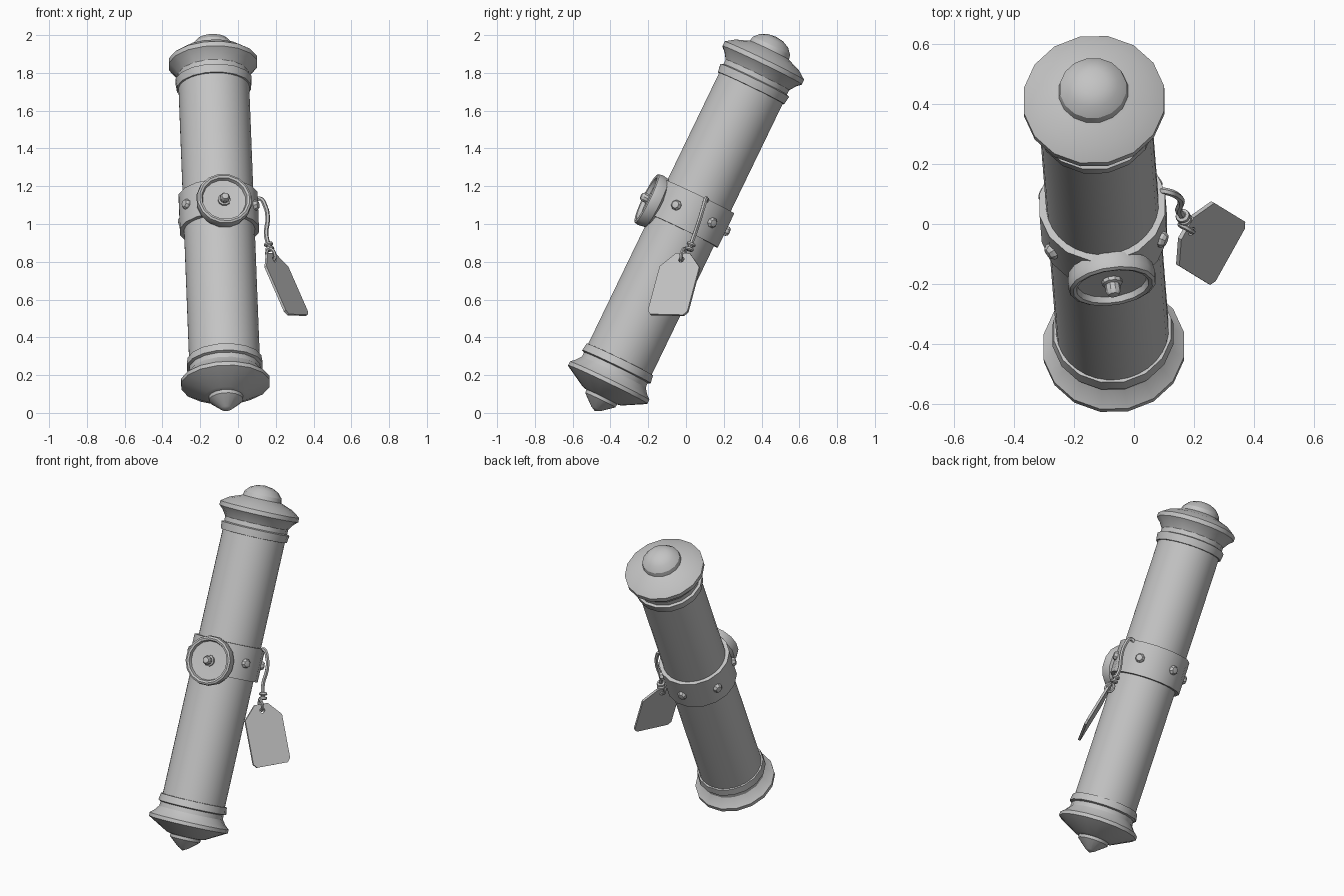
import bpy, bmesh, math
from mathutils import Matrix, Vector

cube = bpy.data.objects.get("Cube")
if cube:
    bpy.data.objects.remove(cube, do_unlink=True)

GREY = (0.55, 0.55, 0.55, 1)
mat = bpy.data.materials.new("plain grey")
mat.use_nodes = True
mat.diffuse_color = GREY
mat.node_tree.nodes["Principled BSDF"].inputs["Base Color"].default_value = GREY


def frame(origin, x, z):
    """Matrix with local Z along z and local X as close to x as possible."""
    z = Vector(z).normalized()
    x = Vector(x)
    x = (x - z * x.dot(z)).normalized()
    m = Matrix((x, z.cross(x), z)).transposed().to_4x4()
    m.translation = origin
    return m


def finish(obj, angle=30):
    if not obj.data.materials:
        obj.data.materials.append(mat)
    bpy.ops.object.select_all(action='DESELECT')
    obj.select_set(True)
    bpy.context.view_layer.objects.active = obj
    if obj.type == 'CURVE':
        bpy.ops.object.convert(target='MESH')
        obj = bpy.context.object
    bpy.ops.object.shade_smooth_by_angle(angle=math.radians(angle))
    return obj


def lathe(name, profile, m, sides=16, closed=False):
    """Spin (height, radius) points around the local Z of m."""
    bm = bmesh.new()
    rings = []
    for h, r in profile:
        if r == 0:
            rings.append([bm.verts.new((0, 0, h))])
        else:
            rings.append([bm.verts.new((r * math.cos(2 * math.pi * (i + .5) / sides),
                                        r * math.sin(2 * math.pi * (i + .5) / sides), h))
                          for i in range(sides)])
    pairs = list(zip(rings, rings[1:]))
    if closed:
        pairs.append((rings[-1], rings[0]))
    for a, b in pairs:
        for i in range(sides):
            j = (i + 1) % sides
            quad = [a[i % len(a)], a[j % len(a)], b[j % len(b)], b[i % len(b)]]
            bm.faces.new(list(dict.fromkeys(quad)))
    bmesh.ops.recalc_face_normals(bm, faces=bm.faces[:])
    mesh = bpy.data.meshes.new(name)
    bm.to_mesh(mesh)
    bm.free()
    obj = bpy.data.objects.new(name, mesh)
    bpy.context.collection.objects.link(obj)
    obj.matrix_world = m
    return finish(obj)


def rope(name, points, radius, cyclic=False):
    cu = bpy.data.curves.new(name, 'CURVE')
    cu.dimensions = '3D'
    cu.bevel_depth = radius
    cu.bevel_resolution = 1
    cu.resolution_u = 5
    cu.use_fill_caps = True
    sp = cu.splines.new('BEZIER')
    sp.bezier_points.add(len(points) - 1)
    for bp, p in zip(sp.bezier_points, points):
        bp.co = p
        bp.handle_left_type = bp.handle_right_type = 'AUTO'
    sp.use_cyclic_u = cyclic
    obj = bpy.data.objects.new(name, cu)
    bpy.context.collection.objects.link(obj)
    return finish(obj, 50)


# Leaning axis of the case
axis = frame((-.1, .002, 1.011), (1, 0, 0), (-.035, .435, .900))

# Long tube
lathe("tube", [(-.84, 0), (-.84, .188), (.82, .188), (.82, 0)], axis, 32)

# End caps: collar ring, flared neck, rim and knob
lathe("top_cap", [(.785, .18), (.787, .199), (.832, .205), (.838, .19), (.865, .19),
                  (.9, .214), (.922, .238), (.948, .238), (.982, .19), (1.005, .128),
                  (1.01, .117), (1.035, .112), (1.065, .085), (1.083, .048), (1.09, 0)], axis)
lathe("bottom_cap", [(-.808, .18), (-.81, .199), (-.852, .205), (-.858, .19), (-.885, .192),
                     (-.915, .215), (-.935, .238), (-.957, .238), (-1.025, .115),
                     (-1.03, .092), (-1.048, .09), (-1.098, .03), (-1.114, 0)], axis)

# Strap around the middle
lathe("band", [(-.05, .183), (-.05, .213), (.15, .213), (.15, .183)], axis, 16, True)


def on_band(angle, height, radius=0):
    """Frame facing outwards; angle runs from the left side towards the front."""
    a = math.radians(angle)
    n = Vector((math.cos(a), -math.sin(a), 0))
    return axis @ frame(n * radius + Vector((0, 0, height)), (0, 0, 1), n)


# Five rivets, with the medallion in the sixth place
for i in range(1, 6):
    lathe(f"rivet_{i}", [(.19, .028), (.218, .028), (.229, .02), (.233, 0)],
          on_band(84 - 60 * i, .05), 8)

# Round medallion with raised rim, sunken face and centre pin
front = on_band(83, .02)
lathe("medallion", [(.17, 0), (.17, .11), (.187, .143), (.222, .149), (.244, .145), (.25, .134),
                    (.246, .122), (.226, .116), (.222, 0)], front)
lathe("medallion_pin", [(.215, .034), (.236, .034), (.24, .025), (.262, .026),
                        (.277, .018), (.281, 0)], front, 10)

# Hanging cord
rope("cord", [(.085, .11, 1.115), (.112, .107, 1.135), (.146, .092, 1.09), (.157, .074, 1.03),
              (.149, .045, .945), (.166, .02, .875)], .012)

# Paper tag: bevelled outline with a hole, extruded to a thin plate
side = Vector((.117, .21, -.005))
up = Vector((-.103, .085, .255))
tag_m = frame((.315, -.1, .518), side, side.cross(up))
outline = [(-.1, 0), (.1, 0), (.12, .022), (.12, .285), (.042, .365), (-.042, .365),
           (-.12, .285), (-.12, .022)]
hole = [(.016 * math.cos(k * math.pi / 5), .327 + .016 * math.sin(k * math.pi / 5))
        for k in range(10)]
cu = bpy.data.curves.new("tag", 'CURVE')
cu.dimensions = '2D'
cu.fill_mode = 'BOTH'
cu.extrude = .007
for pts in (outline, hole):
    sp = cu.splines.new('POLY')
    sp.points.add(len(pts) - 1)
    for p, (x, y) in zip(sp.points, pts):
        p.co = (x, y, 0, 1)
    sp.use_cyclic_u = True
tag = bpy.data.objects.new("tag", cu)
bpy.context.collection.objects.link(tag)
tag.matrix_world = tag_m
finish(tag)

# Loop through the tag hole, and the knot coils above it
loop = [(0, .327, 0), (0, .355, .022), (0, .392, .006), (0, .392, -.006), (0, .355, -.022)]
rope("tag_loop", [tag_m @ Vector(p) for p in loop], .009, True)
for i, t in enumerate((0, 1)):
    c = Vector((.168, .017, .868)) + Vector((-.006, .01, .024)) * t
    m = frame(c, (1, 0, 0), (-.2, .35, .9))
    ring = [m @ Vector((.015 * math.cos(k * math.pi / 2), .015 * math.sin(k * math.pi / 2), 0))
            for k in range(4)]
    rope(f"knot_coil_{i + 1}", ring, .010, True)
